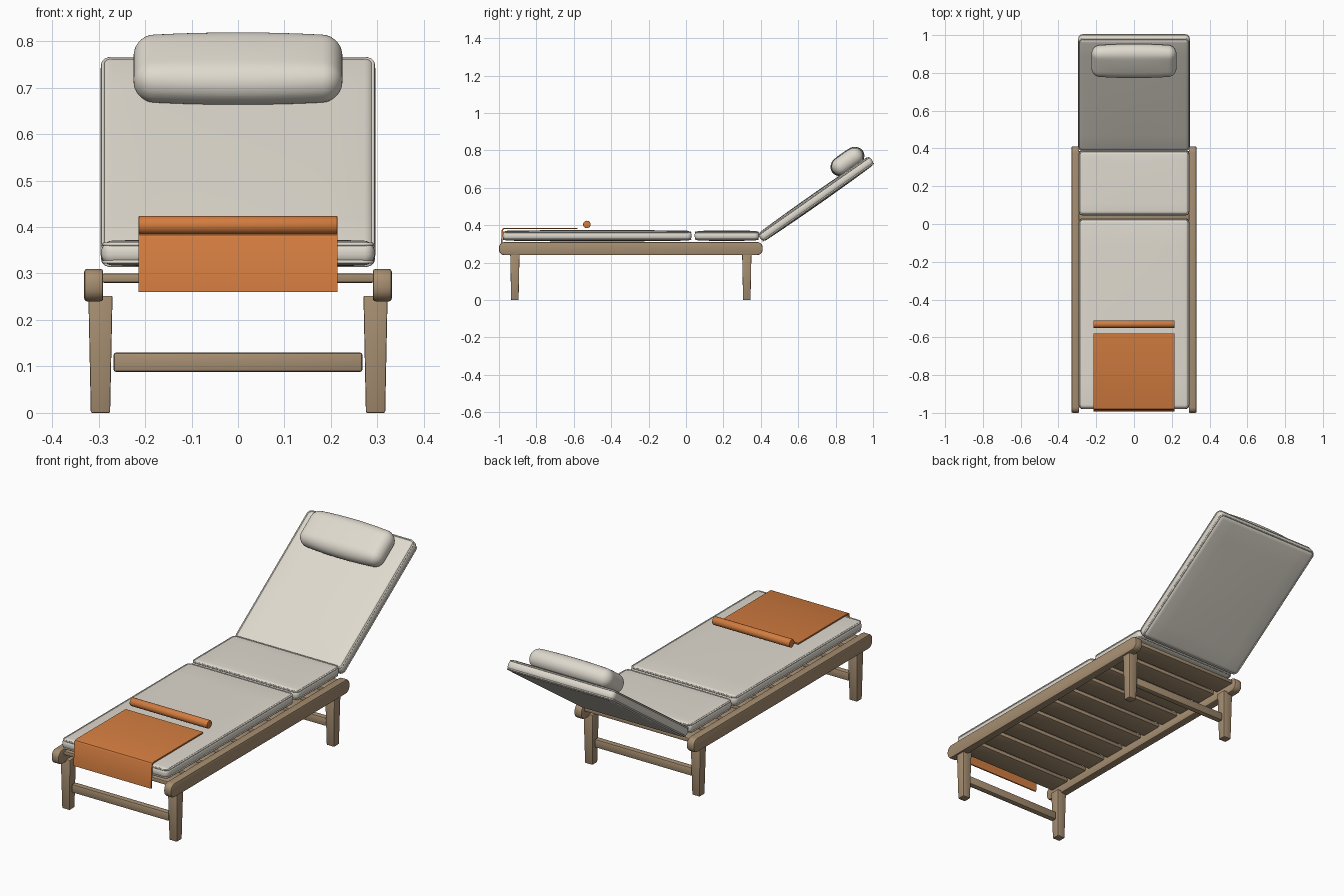
import bpy, bmesh, math
from mathutils import Matrix, Vector

if "Cube" in bpy.data.objects:
    bpy.data.objects.remove(bpy.data.objects["Cube"])


def material(name, rgb):
    m = bpy.data.materials.new(name)
    m.diffuse_color = (*rgb, 1)
    m.use_nodes = True
    m.node_tree.nodes["Principled BSDF"].inputs["Base Color"].default_value = m.diffuse_color
    return m


WOOD = material("warm wood", (0.38, 0.27, 0.165))
FABRIC = material("ivory fabric", (0.74, 0.70, 0.62))
ORANGE = material("orange towel cloth", (0.64, 0.20, 0.05))


def finish(name, bm, mat, matrix=Matrix(), angle=35):
    bmesh.ops.recalc_face_normals(bm, faces=bm.faces)
    me = bpy.data.meshes.new(name)
    bm.to_mesh(me)
    bm.free()
    me.materials.append(mat)
    ob = bpy.data.objects.new(name, me)
    bpy.context.collection.objects.link(ob)
    ob.matrix_world = matrix
    bpy.ops.object.select_all(action='DESELECT')
    ob.select_set(True)
    bpy.context.view_layer.objects.active = ob
    bpy.ops.object.shade_smooth_by_angle(angle=math.radians(angle))
    return ob


def box(name, lo, hi, mat, bevel=0.004, taper=1.0):
    """Bevelled box; taper scales the bottom end."""
    lo, hi = Vector(lo), Vector(hi)
    c, s = (lo + hi) / 2, hi - lo
    bm = bmesh.new()
    bmesh.ops.create_cube(bm, size=1)
    for v in bm.verts:
        k = taper if v.co.z < 0 else 1
        v.co = c + Vector((v.co.x * s.x * k, v.co.y * s.y * k, v.co.z * s.z))
    bmesh.ops.bevel(bm, geom=bm.edges[:], offset=bevel, segments=2, profile=0.5, affect='EDGES')
    return finish(name, bm, mat)


def pad(name, half, r, crown, matrix, bow=0.0):
    """Rounded soft box with crowned top and bottom."""
    bm = bmesh.new()
    bmesh.ops.create_cube(bm, size=2)
    bmesh.ops.subdivide_edges(bm, edges=bm.edges[:], cuts=15, use_grid_fill=True)
    t0 = 0.5
    for v in bm.verts:
        p, q = Vector(), Vector()
        for i in range(3):
            t, inner = v.co[i], half[i] - r
            a = min(abs(t), t0) / t0 * inner
            b = max(abs(t) - t0, 0) / (1 - t0)
            q[i] = math.copysign(a, t)
            p[i] = math.copysign(b, t)
        v.co = q + p.normalized() * r
        fx = 1 - (v.co.x / half[0]) ** 2
        fy = 1 - (v.co.y / half[1]) ** 2
        v.co.z += crown * fx * fy * v.co.z / half[2]
        v.co.y += bow * fx * v.co.y / half[1]
    return finish(name, bm, FABRIC, matrix, 60)


def piping(name, hx, hy, z, matrix, corner=0.02):
    """Thin cord around the cushion edge."""
    cu = bpy.data.curves.new(name, 'CURVE')
    cu.dimensions = '3D'
    cu.bevel_depth, cu.bevel_resolution = 0.004, 2
    pts = []
    for k, (sx, sy) in enumerate([(1, 1), (-1, 1), (-1, -1), (1, -1)]):
        for j in range(5):
            a = math.radians(90 * k + 22.5 * j)
            pts.append((sx * (hx - corner) + corner * math.cos(a),
                        sy * (hy - corner) + corner * math.sin(a), z, 1))
    sp = cu.splines.new('POLY')
    sp.points.add(len(pts) - 1)
    for p, co in zip(sp.points, pts):
        p.co = co
    sp.use_cyclic_u = True
    cu.materials.append(FABRIC)
    ob = bpy.data.objects.new(name, cu)
    bpy.context.collection.objects.link(ob)
    ob.matrix_world = matrix


def cushion(name, half, matrix, crown):
    r = half[2] * 0.9
    pad(name + "_cushion", half, r, crown, matrix)
    for label, s in (("top", 1), ("bottom", -1)):
        piping(f"{name}_{label}_piping", half[0] - 0.22 * r, half[1] - 0.22 * r,
               s * (half[2] - 0.3 * r), matrix)


def prism(name, profile, x0, x1, mat, bevel=0.0, angle=35):
    """Extrude a (y, z) outline along x."""
    bm = bmesh.new()
    f = bm.faces.new([bm.verts.new((x0, y, z)) for y, z in profile])
    ext = bmesh.ops.extrude_face_region(bm, geom=[f])
    for v in ext["geom"]:
        if isinstance(v, bmesh.types.BMVert):
            v.co.x = x1
    if bevel:
        caps = [e for e in bm.edges if abs(e.verts[0].co.x - e.verts[1].co.x) < 1e-6]
        bmesh.ops.bevel(bm, geom=caps, offset=bevel, segments=2, profile=0.5, affect='EDGES')
    return finish(name, bm, mat, angle=angle)


# Side rails with rounded ends
rail = []
for cy, cz, start in ((0.38, 0.28, 0), (-0.97, 0.28, 90), (-0.97, 0.27, 180), (0.38, 0.27, 270)):
    for j in range(6):
        a = math.radians(start + 18 * j)
        rail.append((cy + 0.03 * math.cos(a), cz + 0.03 * math.sin(a)))
for side, s in (("left", -1), ("right", 1)):
    prism(f"{side}_rail", rail, s * 0.29, s * 0.331, WOOD, 0.006)
    # Tapered legs
    for end, y in (("front", -0.915), ("back", 0.325)):
        box(f"{end}_{side}_leg", (s * 0.296 - 0.026, y - 0.025, 0),
            (s * 0.296 + 0.026, y + 0.025, 0.252), WOOD, 0.003, 0.8)

# Cross stretchers between legs
for end, y in (("front", -0.915), ("back", 0.325)):
    box(f"{end}_stretcher", (-0.268, y - 0.015, 0.088), (0.268, y + 0.015, 0.13), WOOD, 0.006)

# Bed slats
N = 10
for i in range(N):
    y = -0.90 + i * 1.23 / (N - 1)
    box(f"slat_{i + 1}", (-0.292, y - 0.057, 0.28), (0.292, y + 0.057, 0.30), WOOD, 0.004)

# Cushions: leg section, seat section and reclined back
cushion("leg", (0.294, 0.505, 0.026), Matrix.Translation((0, -0.475, 0.344)), 0.005)
cushion("seat", (0.294, 0.172, 0.025), Matrix.Translation((0, 0.218, 0.344)), 0.003)
tilt = Matrix.Rotation(math.radians(35), 4, 'X')
cushion("back", (0.296, 0.365, 0.027), Matrix.Translation((0, 0.695, 0.54)) @ tilt, 0.005)

# Head pillow
pad("head_pillow", (0.225, 0.088, 0.045), 0.043, 0.008,
    Matrix.Translation((0, 0.863, 0.741)) @ tilt, 0.012)

# Towel draped over the foot end
t = 0.007
towel = [(-0.58, 0.386), (-0.972, 0.386), (-0.98, 0.383), (-0.985, 0.375), (-0.992, 0.26),
         (-0.992 + t, 0.26), (-0.978, 0.373), (-0.972, 0.379), (-0.58, 0.379)]
prism("draped_towel", towel, -0.214, 0.214, ORANGE)

# Rolled towel
roll = [(-0.53 + 0.02 * math.cos(k * math.pi / 12), 0.404 + 0.02 * math.sin(k * math.pi / 12))
        for k in range(24)]
prism("rolled_towel", roll, -0.214, 0.214, ORANGE, 0.002)
